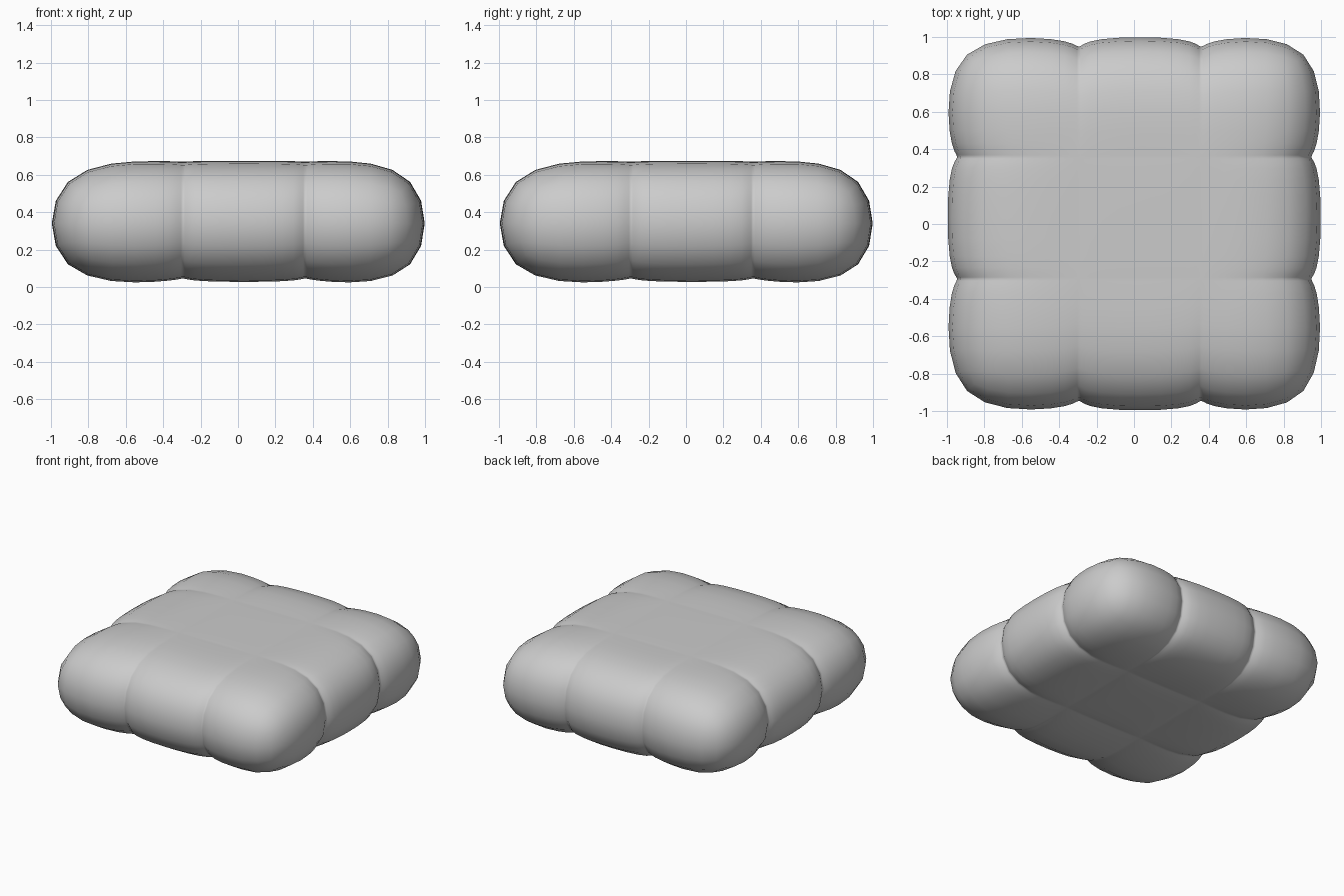
import bpy, bmesh

if "Cube" in bpy.data.objects:
    bpy.data.objects.remove(bpy.data.objects["Cube"])

# Control lines across the cushion: each seam is edge / groove / edge
E = 1.028
LINES = [-E, -0.335, -0.29, -0.268, 0.332, 0.354, 0.40, E]
N = len(LINES)
GROOVE = (2, 5)
Z0, Z1 = 0.004, 0.674
SIDE_DEPTH, BOTTOM_DEPTH = 0.085, 0.05


def control_point(i, j, top):
    x, y = LINES[i], LINES[j]
    z = Z1 if top else Z0
    rim_x, rim_y = i in (0, N - 1), j in (0, N - 1)
    groove_x, groove_y = i in GROOVE, j in GROOVE
    # seams cut into the outer walls
    if rim_x and groove_y:
        x -= SIDE_DEPTH * (1 if x > 0 else -1)
    if rim_y and groove_x:
        y -= SIDE_DEPTH * (1 if y > 0 else -1)
    if top:
        # seams fade out over the top
        if (rim_x and groove_y) or (rim_y and groove_x):
            z -= 0.025
        elif groove_x or groove_y:
            z -= 0.004
    else:
        # seams stay deep underneath and round off each pad
        if groove_x or groove_y:
            z += BOTTOM_DEPTH
        elif not (rim_x or rim_y):
            z += 0.028
    return x, y, z


bm = bmesh.new()
v = {(i, j, t): bm.verts.new(control_point(i, j, t))
     for i in range(N) for j in range(N) for t in (0, 1)}

# Top and bottom grids
for i in range(N - 1):
    for j in range(N - 1):
        ring = [(i, j), (i + 1, j), (i + 1, j + 1), (i, j + 1)]
        bm.faces.new([v[a, b, 1] for a, b in ring])
        bm.faces.new([v[a, b, 0] for a, b in reversed(ring)])

# Outer walls
for k in range(N - 1):
    for s in (0, N - 1):
        bm.faces.new([v[k, s, 0], v[k + 1, s, 0], v[k + 1, s, 1], v[k, s, 1]])
        bm.faces.new([v[s, k, 0], v[s, k + 1, 0], v[s, k + 1, 1], v[s, k, 1]])
bmesh.ops.recalc_face_normals(bm, faces=bm.faces)

mesh = bpy.data.meshes.new("padded_cushion")
bm.to_mesh(mesh)
bm.free()
mesh.shade_smooth()
cushion = bpy.data.objects.new("padded_cushion", mesh)
bpy.context.collection.objects.link(cushion)

# Soft rounding
sub = cushion.modifiers.new("rounding", 'SUBSURF')
sub.levels = sub.render_levels = 2
